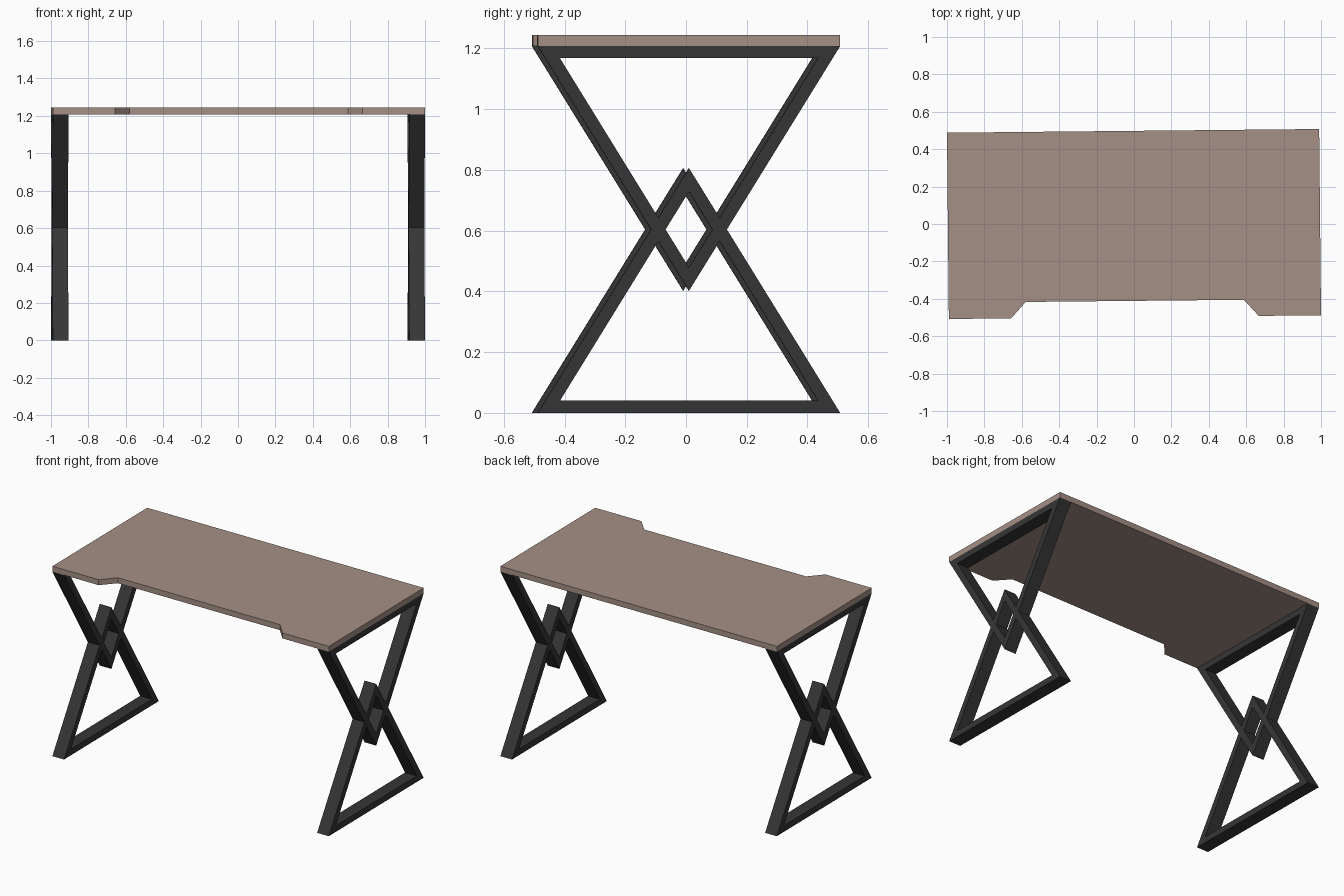
import bpy, bmesh, math
from mathutils import Matrix

if "Cube" in bpy.data.objects:
    bpy.data.objects.remove(bpy.data.objects["Cube"], do_unlink=True)

TURN = Matrix.Rotation(math.radians(0.57), 4, 'Z')  # the desk stands slightly turned


def make_material(name, rgb):
    mat = bpy.data.materials.new(name)
    mat.use_nodes = True
    mat.diffuse_color = (*rgb, 1)
    mat.node_tree.nodes["Principled BSDF"].inputs["Base Color"].default_value = (*rgb, 1)
    return mat


def extrude_faces(name, points, faces, offset, mat):
    """Extrude a flat outline of one or more faces into a closed solid."""
    bm = bmesh.new()
    verts = [bm.verts.new(p) for p in points]
    flat = [bm.faces.new([verts[i] for i in f]) for f in faces]
    ext = bmesh.ops.extrude_face_region(bm, geom=flat, use_keep_orig=True)
    moved = [g for g in ext["geom"] if isinstance(g, bmesh.types.BMVert)]
    bmesh.ops.translate(bm, verts=moved, vec=offset)
    bmesh.ops.recalc_face_normals(bm, faces=bm.faces)
    bm.transform(TURN)
    mesh = bpy.data.meshes.new(name)
    bm.to_mesh(mesh)
    bm.free()
    mesh.materials.append(mat)
    obj = bpy.data.objects.new(name, mesh)
    bpy.context.collection.objects.link(obj)
    return obj


wood = make_material("pale brown wood", (0.376, 0.279, 0.238))
metal = make_material("charcoal metal", (0.036, 0.036, 0.036))

HALF_X, HALF_Y = 0.995, 0.498
FRAME_H, TOP_H = 1.208, 1.244

# Table top with a shallow cut-out along the front edge
right_half = [(0.583, -0.411), (0.662, -HALF_Y), (HALF_X, -HALF_Y), (HALF_X, HALF_Y)]
outline = right_half + [(-x, y) for x, y in reversed(right_half)]
extrude_faces("table_top", [(x, y, FRAME_H) for x, y in outline],
              [range(len(outline))], (0, 0, TOP_H - FRAME_H), wood)

# Each side has two interlocking hollow triangles, one upright and one inverted
profile = [(-HALF_Y, 0), (HALF_Y, 0), (0, 0.806),
           (-0.425, 0.04), (0.425, 0.04), (0, 0.729)]
ring = [(i, (i + 1) % 3, (i + 1) % 3 + 3, i + 3) for i in range(3)]
for side, sign in (("left", 1), ("right", -1)):
    for part, inverted in (("lower", False), ("upper", True)):
        points = [(sign * HALF_X, y, FRAME_H - z if inverted else z) for y, z in profile]
        extrude_faces(f"{side}_{part}_leg_triangle", points, ring,
                      (-sign * 0.084, 0, 0), metal)
